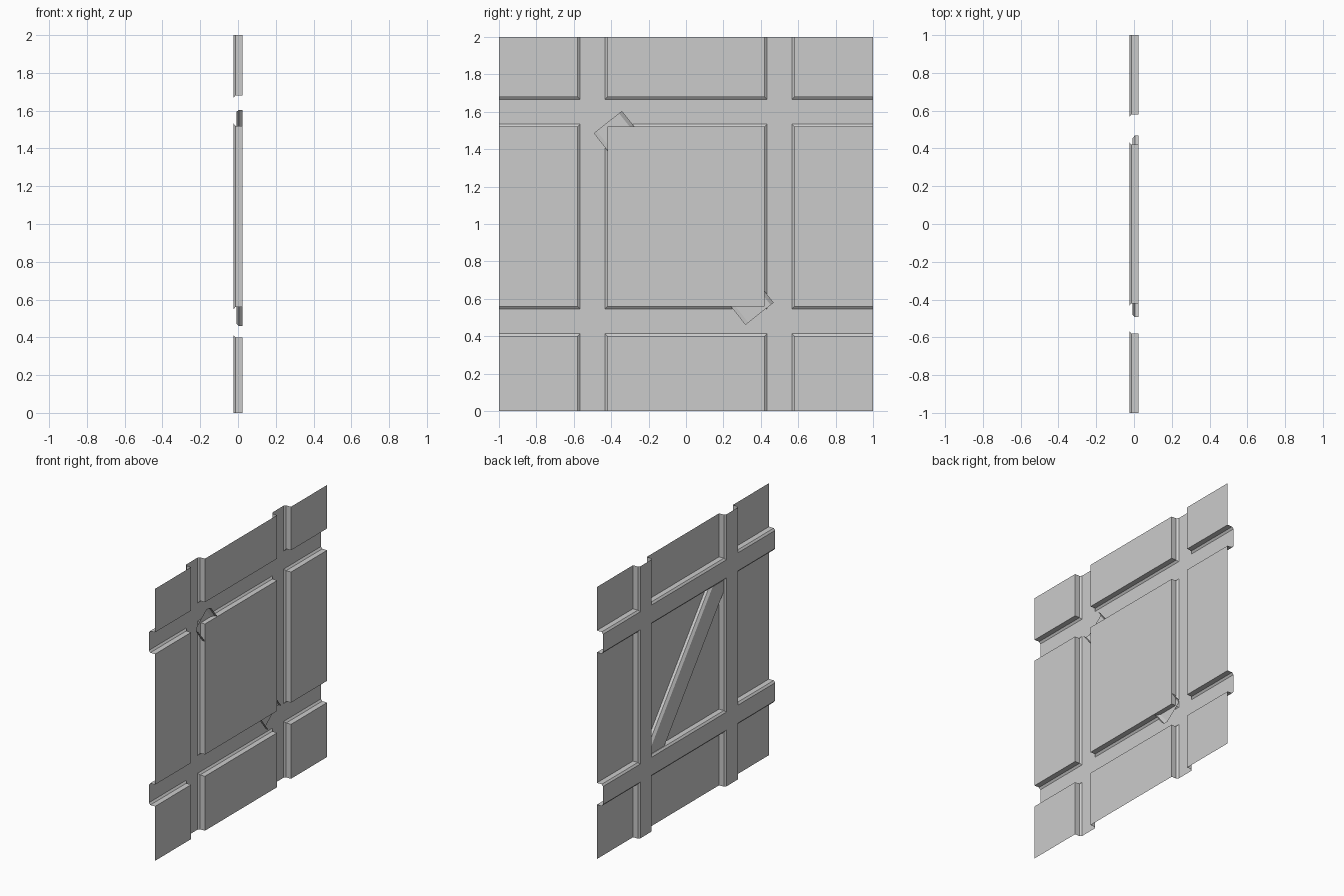
import bpy, bmesh
from mathutils import Vector

if "Cube" in bpy.data.objects:
    bpy.data.objects.remove(bpy.data.objects["Cube"])

FACE, LEDGE, FLOOR = 0.025, -0.014, -0.025   # x levels of panel face, chamfer start, groove floor
CHAMFER = 0.014
Y_SPANS = [(-1, -0.58), (-0.42, 0.42), (0.58, 1)]
Z_SPANS = [(0, 0.40), (0.56, 1.52), (1.68, 2)]


def finish(bm, name):
    bmesh.ops.remove_doubles(bm, verts=bm.verts, dist=1e-5)
    bmesh.ops.recalc_face_normals(bm, faces=bm.faces)
    # the sheet is open: make the visible side face +x
    if sum(f.normal.x * f.calc_area() for f in bm.faces) < 0:
        bmesh.ops.reverse_faces(bm, faces=bm.faces)
    mesh = bpy.data.meshes.new(name)
    bm.to_mesh(mesh)
    bm.free()
    ob = bpy.data.objects.new(name, mesh)
    bpy.context.collection.objects.link(ob)
    return ob


def face(bm, pts):
    bm.faces.new([bm.verts.new(p) for p in pts])


def grow(span, limits, d):
    """Widen a span by d, but keep the outer border fixed."""
    a, b = span
    return (a if a == limits[0] else a - d, b if b == limits[1] else b + d)


def ring(ys, zs, x):
    return [(x, ys[0], zs[0]), (x, ys[1], zs[0]), (x, ys[1], zs[1]), (x, ys[0], zs[1])]


# Pressed wall sheet: nine raised panels joined by grooves
bm = bmesh.new()
wide_y = [grow(s, (-1, 1), CHAMFER) for s in Y_SPANS]
wide_z = [grow(s, (0, 2), CHAMFER) for s in Z_SPANS]
for i, ys in enumerate(Y_SPANS):
    for j, zs in enumerate(Z_SPANS):
        rings = [ring(ys, zs, FACE), ring(ys, zs, LEDGE), ring(wide_y[i], wide_z[j], FLOOR)]
        face(bm, rings[0])
        open_side = [j == 0, i == 2, j == 2, i == 0]   # outer border has no wall
        for up, low in zip(rings, rings[1:]):
            for k in range(4):
                if not open_side[k]:
                    n = (k + 1) % 4
                    face(bm, [up[k], low[k], low[n], up[n]])

# Groove floors: the grid cells between panels
y_cuts = [v for s in wide_y for v in s]
z_cuts = [v for s in wide_z for v in s]
for i in range(5):
    for j in range(5):
        if i % 2 or j % 2:
            face(bm, ring(y_cuts[i:i + 2], z_cuts[j:j + 2], FLOOR))
finish(bm, "wall_sheet")

# Diagonal brace: open channel with chamfered bottom edges
start, end = Vector((0, -0.418, 1.545)), Vector((0, 0.393, 0.520))
across = Vector((1, 0, 0)).cross((end - start).normalized())
half = [(0.096, FACE), (0.096, 0.004), (0.076, -0.009)]
profile = half + [(-w, x) for w, x in reversed(half)]
bm = bmesh.new()
for (w0, x0), (w1, x1) in zip(profile, profile[1:]):
    a, b = across * w0 + Vector((x0, 0, 0)), across * w1 + Vector((x1, 0, 0))
    face(bm, [start + a, start + b, end + b, end + a])
finish(bm, "diagonal_brace")
